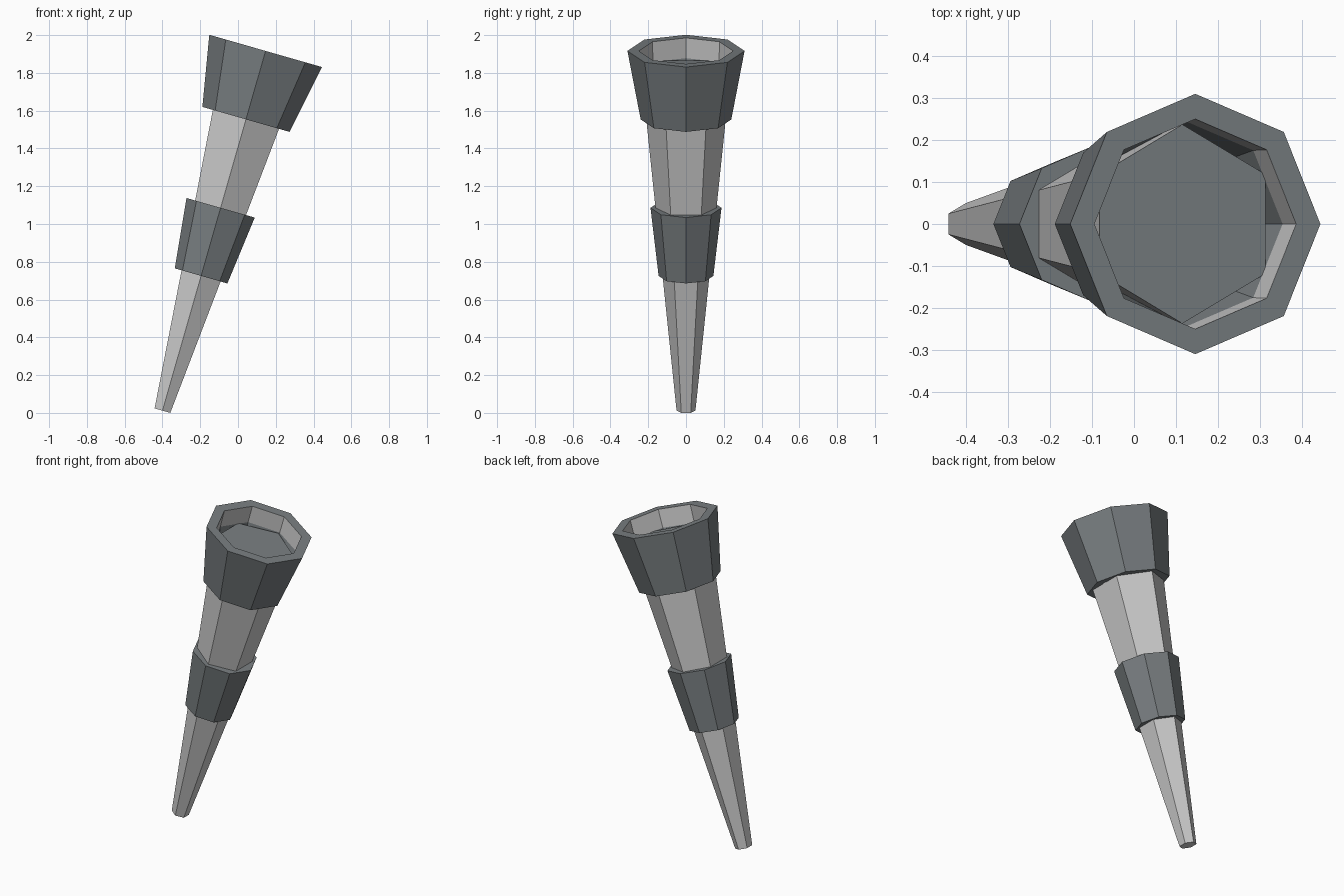
import bpy, bmesh
from math import sin, cos, pi, radians
from mathutils import Matrix, Vector

if "Cube" in bpy.data.objects:
    bpy.data.objects.remove(bpy.data.objects["Cube"])

TILT = Matrix.Translation((-0.40, 0, 0.012)) @ Matrix.Rotation(radians(16), 4, 'Y')

dark = bpy.data.materials.new("dark_grey")
dark.diffuse_color = (0.19, 0.21, 0.22, 1)
dark.use_nodes = True
dark.node_tree.nodes["Principled BSDF"].inputs["Base Color"].default_value = dark.diffuse_color
light = bpy.data.materials.new("light_grey")
light.diffuse_color = (0.8, 0.8, 0.8, 1)
light.use_nodes = True
light.node_tree.nodes["Principled BSDF"].inputs["Base Color"].default_value = light.diffuse_color


def turned(name, sides, profile, mats, phase=0.0, closed=True):
    """Sweep (radius, height) points round the tilted axis; mats = material per strip.
    Open profiles are capped at both ends, the last two mats being bottom and top caps."""
    bm = bmesh.new()
    rings = [[bm.verts.new((r * cos(phase + 2 * pi * i / sides),
                            r * sin(phase + 2 * pi * i / sides), h))
              for i in range(sides)] for r, h in profile]
    n = len(rings)
    for k in range(n if closed else n - 1):
        a, b = rings[k], rings[(k + 1) % n]
        for i in range(sides):
            j = (i + 1) % sides
            bm.faces.new((a[i], a[j], b[j], b[i])).material_index = mats[k]
    if not closed:
        bm.faces.new(rings[0][::-1]).material_index = mats[-2]
        bm.faces.new(rings[-1]).material_index = mats[-1]
    bmesh.ops.recalc_face_normals(bm, faces=bm.faces)
    bm.transform(TILT)
    mesh = bpy.data.meshes.new(name)
    bm.to_mesh(mesh)
    bm.free()
    mesh.materials.append(light)
    mesh.materials.append(dark)
    obj = bpy.data.objects.new(name, mesh)
    bpy.context.collection.objects.link(obj)
    return obj


# tapered six-sided shaft with a dark top face
turned("shaft", 6, [(0.05, 0), (0.237, 1.87)], [0, 0, 1], phase=pi / 6, closed=False)

# eight-sided band round the middle
turned("middle_band", 8, [(0.145, 0.742), (0.188, 1.117), (0.14, 1.117), (0.10, 0.742)],
       [1, 1, 1, 1])

# eight-sided flared cup with a light inner lip
turned("top_cup", 8, [(0.24, 1.604), (0.31, 1.981), (0.25, 1.981), (0.248, 1.87), (0.19, 1.604)],
       [1, 1, 0, 1, 1])
